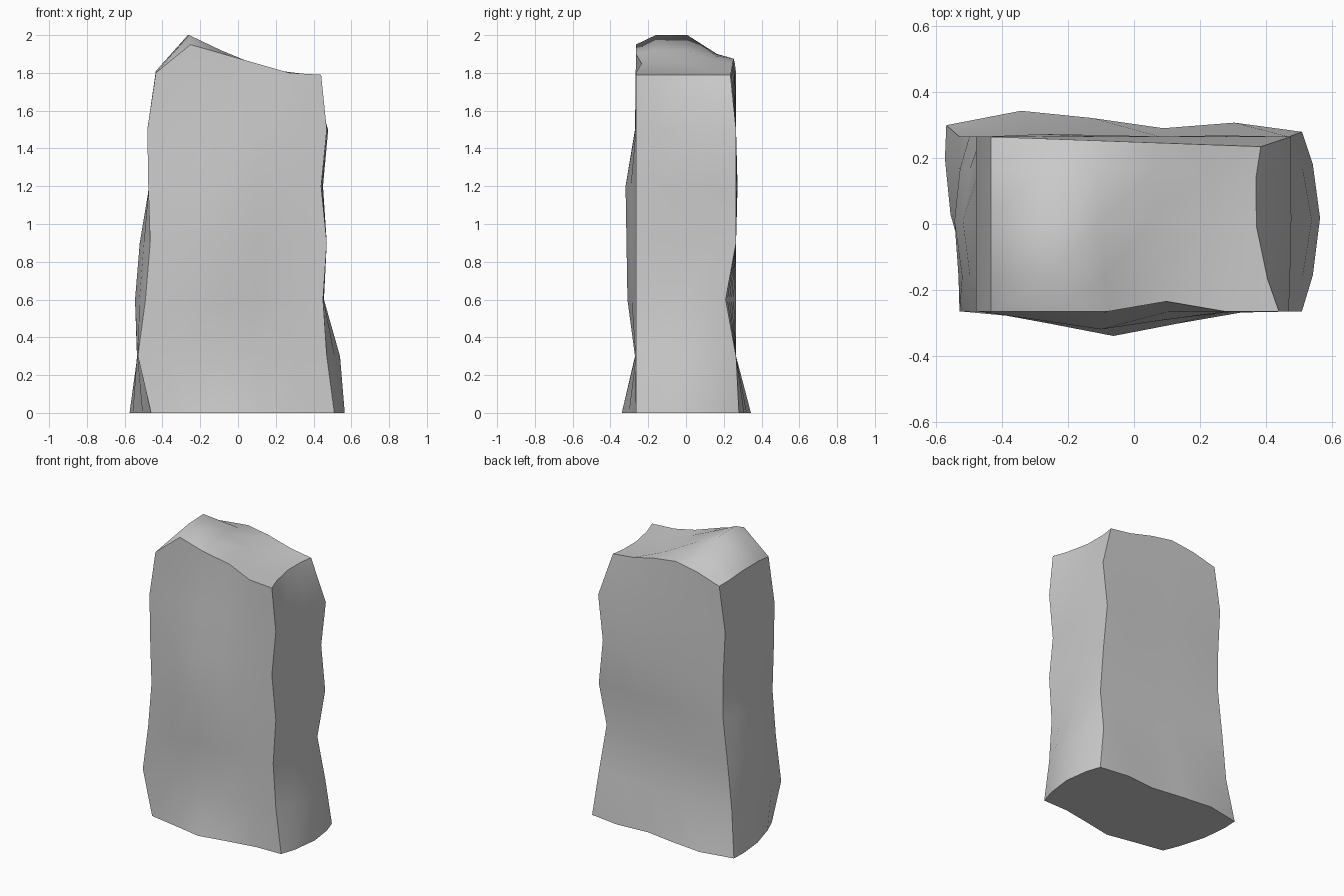
import bpy, bmesh, math

if "Cube" in bpy.data.objects:
    bpy.data.objects.remove(bpy.data.objects["Cube"])

# Level profiles: z, left x (front, back), right x (front, back), back y (left, right),
# then outward bulges in the middle of the left, right, front and back sides
LEVELS = [
    (0.0, -0.46, -0.57, 0.51, 0.51, 0.30, 0.28, 0.04, 0.055, 0.075, 0.03),
    (0.3, -0.53, -0.53, 0.47, 0.47, 0.265, 0.265, 0.005, 0.07, 0.005, 0.0),
    (0.6, -0.49, -0.50, 0.45, 0.45, 0.265, 0.21, 0.05, 0.005, 0.045, 0.0),
    (0.9, -0.465, -0.465, 0.47, 0.47, 0.265, 0.265, 0.055, 0.0, 0.05, 0.0),
    (1.2, -0.475, -0.465, 0.44, 0.44, 0.265, 0.265, 0.0, 0.01, 0.055, 0.005),
    (1.5, -0.48, -0.48, 0.47, 0.475, 0.265, 0.265, 0.0, 0.005, 0.005, 0.0),
    (1.8, -0.435, -0.435, 0.44, 0.385, 0.265, 0.235, 0.0, -0.04, 0.0, 0.0),
]
# Heights of the uneven crown, front row to back row
CROWN = [
    (1.80, 1.95, 1.90, 1.85, 1.80, 1.79),
    (1.81, 2.00, 1.92, 1.85, 1.80, 1.79),
    (1.81, 2.00, 1.92, 1.85, 1.80, 1.79),
    (1.80, 1.90, 1.89, 1.86, 1.80, 1.79),
    (1.80, 1.85, 1.875, 1.85, 1.81, 1.79),
]
U = (0, 0.21, 0.41, 0.61, 0.81, 1)
V = (0, 0.2, 0.52, 0.82, 1)
BULGE_U = (0, 0.5, 1, 0.5, 0.05, 0)
BULGE_V = (0, 0.6, 1, 0.6, 0)
BACK_U = (0, 1.6, 1.0, 0.1, 0.8, 0)
NI, NJ, NK = 5, 4, 6


def lerp(a, b, t):
    return a + (b - a) * t


def point(i, j, k):
    z, lf, lb, rf, rb, bl, br, gl, gr, gf, gb = LEVELS[k]
    u, v = U[i], V[j]
    left = lerp(lf, lb, v) - gl * BULGE_V[j]
    right = lerp(rf, rb, v) + gr * BULGE_V[j]
    front = -0.265 - gf * BULGE_U[i]
    back = lerp(bl, br, u) + gb * BACK_U[i]
    if k == NK:
        z = CROWN[j][i]
        if i == 3:
            front += 0.03
    return lerp(left, right, u), lerp(front, back, v), z


bm = bmesh.new()
cache = {}


def vert(i, j, k):
    if (i, j, k) not in cache:
        cache[i, j, k] = bm.verts.new(point(i, j, k))
    return cache[i, j, k]


def side(na, nb, place):
    for a in range(na):
        for b in range(nb):
            bm.faces.new([vert(*place(a + p, b + q))
                          for p, q in ((0, 0), (1, 0), (1, 1), (0, 1))])


# Six gridded sides sharing their border vertices
for end in (0, NK):
    side(NI, NJ, lambda a, b: (a, b, end))
for end in (0, NJ):
    side(NI, NK, lambda a, b: (a, end, b))
for end in (0, NI):
    side(NJ, NK, lambda a, b: (end, a, b))
bmesh.ops.recalc_face_normals(bm, faces=bm.faces)

# Standing stone
mesh = bpy.data.meshes.new("standing_stone")
# Smooth within each side, sharp along the borders between sides
for f in bm.faces:
    f.smooth = True
border = {v for key, v in cache.items()
          if sum((key[0] in (0, NI), key[1] in (0, NJ), key[2] in (0, NK))) >= 2}
for e in bm.edges:
    if e.verts[0] in border and e.verts[1] in border:
        e.smooth = False
bm.to_mesh(mesh)
bm.free()
stone = bpy.data.objects.new("standing_stone", mesh)
bpy.context.collection.objects.link(stone)
